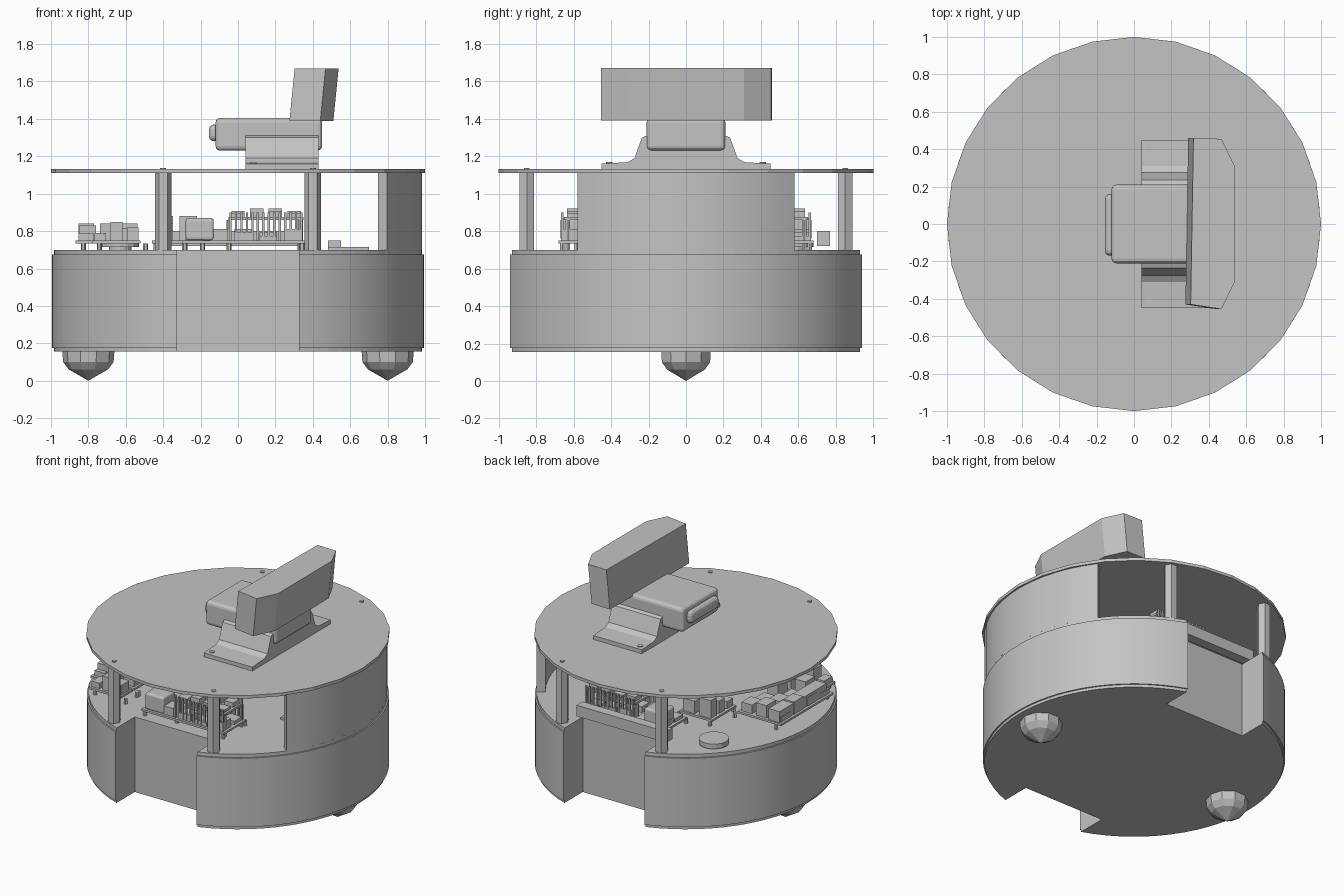
import bpy, bmesh, math
from mathutils import Vector

cube = bpy.data.objects.get("Cube")
if cube:
    bpy.data.objects.remove(cube, do_unlink=True)

grey = bpy.data.materials.new("plain grey")
grey.use_nodes = True
color = (0.55, 0.55, 0.55, 1)
grey.diffuse_color = color
grey.node_tree.nodes["Principled BSDF"].inputs["Base Color"].default_value = color


def finish(name, bm, smooth=None):
    bmesh.ops.recalc_face_normals(bm, faces=bm.faces[:])
    mesh = bpy.data.meshes.new(name)
    bm.to_mesh(mesh)
    bm.free()
    mesh.materials.append(grey)
    obj = bpy.data.objects.new(name, mesh)
    bpy.context.collection.objects.link(obj)
    if smooth:
        bpy.ops.object.select_all(action='DESELECT')
        obj.select_set(True)
        bpy.context.view_layer.objects.active = obj
        bpy.ops.object.shade_smooth_by_angle(angle=math.radians(smooth))
    return obj


def prism(name, points, lo, hi, axis='z', lean=0, smooth=None):
    """Extrude a closed outline along z or x; lean shifts the far end in x."""
    bm = bmesh.new()

    def ring(level, shift):
        if axis == 'z':
            return [bm.verts.new((a + shift, b, level)) for a, b in points]
        return [bm.verts.new((level, a, b)) for a, b in points]
    low, high = ring(lo, 0), ring(hi, lean)
    bm.faces.new(low)
    bm.faces.new(high)
    for i in range(len(points)):
        j = (i + 1) % len(points)
        bm.faces.new((low[i], low[j], high[j], high[i]))
    return finish(name, bm, smooth)


def box(name, x, y, z, bevel=0):
    obj = prism(name, [(x[0], y[0]), (x[1], y[0]), (x[1], y[1]), (x[0], y[1])], *z)
    if bevel:
        mod = obj.modifiers.new("rounding", 'BEVEL')
        mod.width, mod.segments = bevel, 3
    return obj


def arc(radius, start, end, steps, cx=0, cy=0):
    angles = [math.radians(start + (end - start) * i / steps) for i in range(steps + 1)]
    return [(cx + radius * math.cos(a), cy + radius * math.sin(a)) for a in angles]


def disc(name, cx, cy, radius, lo, hi, sides=16):
    return prism(name, arc(radius, 0, 360, sides, cx, cy)[:-1], lo, hi)


def lathe(name, cx, cy, profile, sides):
    bm = bmesh.new()
    verts = [bm.verts.new((cx + r, cy, z)) for r, z in profile]
    edges = [bm.edges.new(pair) for pair in zip(verts, verts[1:])]
    bmesh.ops.spin(bm, geom=verts + edges, cent=(cx, cy, 0), axis=(0, 0, 1),
                   angle=math.tau, steps=sides, use_duplicate=False)
    bmesh.ops.remove_doubles(bm, verts=bm.verts[:], dist=0.001)
    return finish(name, bm)


# Round base with a wheel notch at the front and the back
def notched(radius):
    half, depth = 0.325, 0.72
    a = math.degrees(math.acos(half / radius))
    return (arc(radius, -a, a, 28) + [(half, depth), (-half, depth)]
            + arc(radius, 180 - a, 180 + a, 28) + [(-half, -depth), (half, -depth)])


prism("base_body", notched(0.995), 0.175, 0.675, smooth=30)
prism("bottom_plate", notched(0.985), 0.155, 0.175)
prism("lower_deck", notched(0.985), 0.675, 0.70)

# Casters
for side, x in (("right", -0.8), ("left", 0.8)):
    lathe(side + "_caster", x, 0,
          [(0.14, 0.17), (0.135, 0.1), (0.105, 0.06), (0.06, 0.035), (0, 0)], 10)

# Upper deck on four hexagonal posts
disc("upper_deck", 0, 0, 1, 1.11, 1.132, 28)
for x in (-0.4, 0.4):
    for y in (-0.85, 0.85):
        disc("deck_post", x, y, 0.045, 0.70, 1.112, 6)
        disc("post_screw", x, y, 0.016, 1.13, 1.138, 6)

# Curved side panel between the decks
prism("side_panel", arc(0.985, -36, 36, 12) + arc(0.925, 36, -36, 12), 0.70, 1.11, smooth=30)

# Sensor bracket with flanges and sloping cheeks
half_profile = [(0.45, 1.132), (0.45, 1.16), (0.31, 1.168), (0.275, 1.19),
                (0.235, 1.30), (0.21, 1.31)]
prism("sensor_bracket", half_profile + [(-y, z) for y, z in reversed(half_profile)],
      0.04, 0.43, 'x')
for y in (-0.41, 0.41):
    disc("bracket_screw", 0.08, y, 0.018, 1.155, 1.168, 10)

# Sensor body, rounded end cap and tilted head
box("sensor_body", (-0.12, 0.45), (-0.21, 0.21), (1.23, 1.405), 0.025)
box("sensor_end_cap", (-0.155, -0.1), (-0.17, 0.16), (1.28, 1.37), 0.03)
prism("sensor_head", [(0.275, -0.43), (0.44, -0.455), (0.51, -0.31), (0.51, 0.31),
                      (0.44, 0.455), (0.29, 0.46)], 1.39, 1.67, lean=0.028)


# Circuit boards: plate, standoffs, chips and pin rows
def board(name, x, y, z, columns, rows, height):
    box(name, x, y, (z, z + 0.015))
    for px in x:
        for py in y:
            disc(name + "_standoff", px * 0.95, py * 0.97, 0.014, 0.70, z, 6)
    dx, dy = (x[1] - x[0]) / columns, (y[1] - y[0]) / rows
    for i in range(columns):
        for j in range(rows):
            cx, cy = x[0] + (i + 0.5) * dx, y[0] + (j + 0.5) * dy
            tall = height * (0.4 + 0.3 * ((i * 2 + j) % 3))
            box(name + "_chip", (cx - dx * 0.36, cx + dx * 0.36),
                (cy - dy * 0.36, cy + dy * 0.36), (z + 0.015, z + 0.015 + tall))


def pins(name, x0, x1, y, z0, z1, count):
    for i in range(count):
        x = x0 + (x1 - x0) * i / (count - 1)
        box(name, (x - 0.006, x + 0.006), (y - 0.006, y + 0.006), (z0, z1))


for name, sign in (("front", -1), ("back", 1)):
    near, far = sorted((sign * 0.42, sign * 0.68))
    board(name + "_main_board", (-0.3, 0.36), (near, far), 0.735, 5, 2, 0.06)
    board(name + "_stacked_board", (-0.05, 0.35), (near + 0.03, far - 0.03), 0.86, 4, 2, 0.045)
    for y in (near + 0.02, far - 0.02):
        pins(name + "_pin", -0.04, 0.34, y, 0.75, 0.9, 14)
    box(name + "_connector", (-0.28, -0.13), (sign * 0.6 - 0.07, sign * 0.6 + 0.07),
        (0.75, 0.87), 0.015)

box("back_tray", (-0.38, 0.34), (0.70, 0.77), (0.72, 0.80))
board("side_board", (-0.87, -0.52), (-0.45, 0.15), 0.735, 3, 4, 0.09)
box("side_terminal", (-0.85, -0.76), (-0.4, 0.14), (0.75, 0.83))
board("middle_board", (-0.46, -0.2), (0.08, 0.36), 0.735, 2, 3, 0.13)
board("corner_board", (-0.78, -0.52), (-0.6, -0.47), 0.735, 3, 1, 0.1)
disc("round_sounder", -0.63, 0.58, 0.1, 0.715, 0.75)
disc("sounder_stem", -0.63, 0.58, 0.06, 0.70, 0.715)
box("small_switch", (0.48, 0.55), (-0.15, -0.05), (0.70, 0.75))
box("small_plate", (0.48, 0.7), (-0.2, 0.2), (0.70, 0.715))
